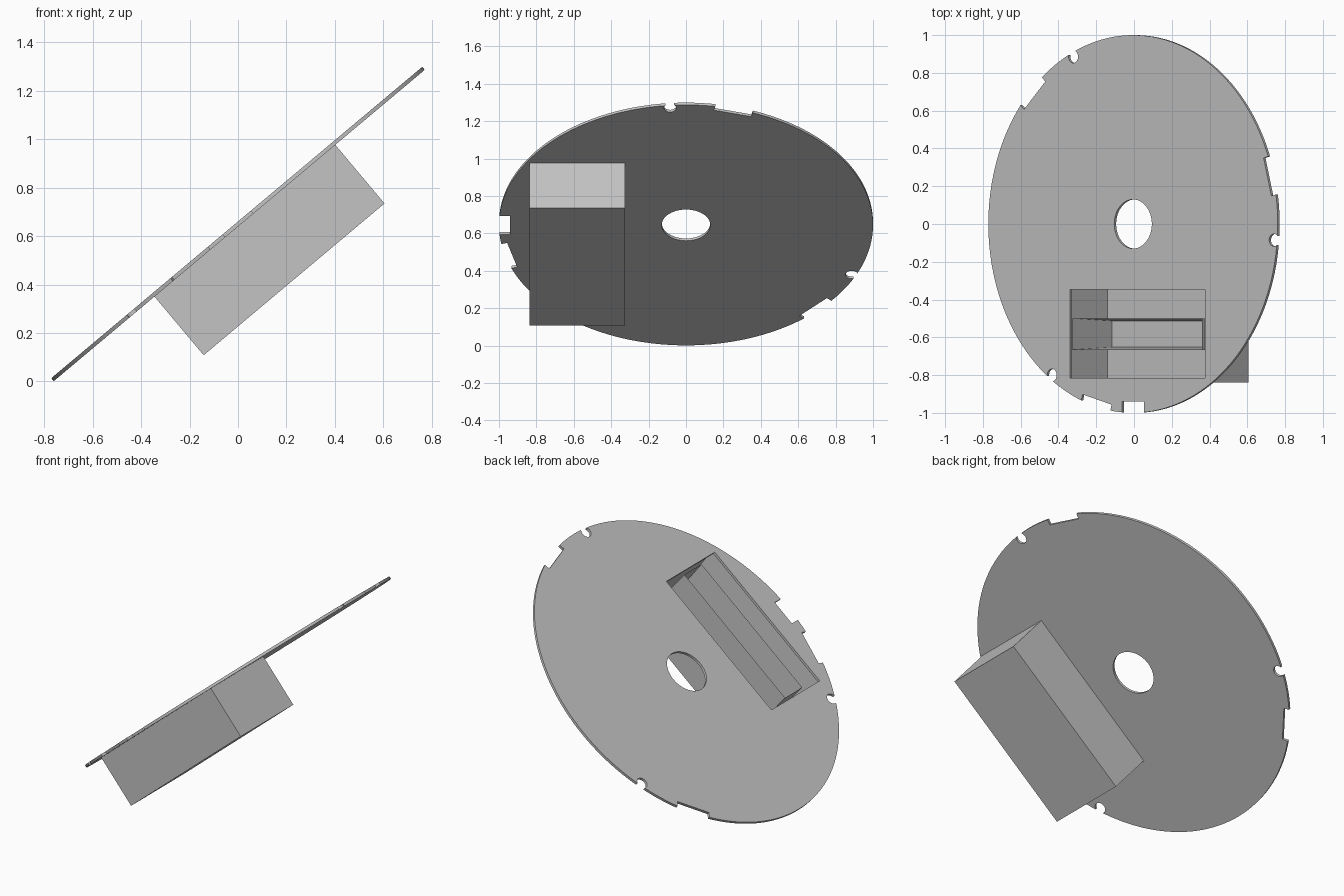
import bpy
import bmesh
from math import radians, cos, sin
from mathutils import Matrix

cube = bpy.data.objects.get("Cube")
if cube:
    bpy.data.objects.remove(cube, do_unlink=True)

TILT = Matrix.Translation((0, 0, 0.65)) @ Matrix.Rotation(radians(-40), 4, 'Y')
HALF = 0.008            # half the disc thickness
BOX_FLOOR = -0.324
POCKET_FLOOR = -0.303

grey = bpy.data.materials.new("light_grey")
grey.use_nodes = True
colour = (0.55, 0.55, 0.55, 1)
grey.diffuse_color = colour
grey.node_tree.nodes["Principled BSDF"].inputs["Base Color"].default_value = colour


def make_object(name, bm):
    bmesh.ops.recalc_face_normals(bm, faces=bm.faces)
    mesh = bpy.data.meshes.new(name)
    bm.to_mesh(mesh)
    bm.free()
    mesh.materials.append(grey)
    obj = bpy.data.objects.new(name, mesh)
    bpy.context.collection.objects.link(obj)
    return obj


def add_cylinder(bm, radius, height, segments, centre=(0, 0, 0)):
    bmesh.ops.create_cone(bm, cap_ends=True, segments=segments, radius1=radius,
                          radius2=radius, depth=height,
                          matrix=Matrix.Translation(centre))


def add_box(bm, x0, x1, y0, y1, z0, z1, turn=0):
    place = (Matrix.Rotation(radians(turn), 4, 'Z')
             @ Matrix.Translation(((x0 + x1) / 2, (y0 + y1) / 2, (z0 + z1) / 2))
             @ Matrix.Diagonal((x1 - x0, y1 - y0, z1 - z0, 1)))
    bmesh.ops.create_cube(bm, size=1, matrix=place)


def make_tray(name, x0, x1, y0, y1, z0, z1, wall, floor):
    """Open-topped box with an even wall."""
    bm = bmesh.new()
    add_box(bm, x0, x1, y0, y1, z0, z1)
    bm.normal_update()
    top = max(bm.faces, key=lambda f: f.calc_center_median().z)
    bmesh.ops.inset_individual(bm, faces=[top], thickness=wall, use_even_offset=True)
    for v in top.verts:
        v.co.z = floor
    return make_object(name, bm)


def cut(target, fill):
    """Cut the solid drawn by fill out of the target."""
    bm = bmesh.new()
    fill(bm)
    cutter = make_object("cutter", bm)
    cutter.hide_render = True
    mod = target.modifiers.new("cut", 'BOOLEAN')
    mod.operation = 'DIFFERENCE'
    mod.solver = 'EXACT'
    mod.object = cutter
    bpy.context.view_layer.update()
    evaluated = target.evaluated_get(bpy.context.evaluated_depsgraph_get())
    mesh = bpy.data.meshes.new_from_object(evaluated)
    target.modifiers.clear()
    target.data = mesh
    bpy.data.objects.remove(cutter, do_unlink=True)


# Disc
bm = bmesh.new()
add_cylinder(bm, 1, 2 * HALF, 144)
disc = make_object("disc", bm)


# Centre hole, box opening, square rim slot
def main_openings(bm):
    add_cylinder(bm, 0.13, 0.2, 48)
    add_box(bm, -0.437, 0.497, -0.816, -0.346, -0.1, 0.1)
    add_box(bm, -0.076, 0.076, -1.2, -0.94, -0.1, 0.1)


# Round and flat rim notches, three of each
def rim_notches(bm):
    for k in range(3):
        a = radians(115 + 120 * k)
        add_cylinder(bm, 0.033, 0.2, 24, (0.977 * cos(a), 0.977 * sin(a), 0))
        add_box(bm, 0.962, 1.2, -0.104, 0.104, -0.1, 0.1, 15 + 120 * k)


cut(disc, main_openings)
cut(disc, rim_notches)

# Box under the disc and the thin-walled sleeve inside it
box = make_tray("hanging_box", -0.457, 0.518, -0.838, -0.326,
                BOX_FLOOR, -HALF, 0.021, POCKET_FLOOR)
sleeve = make_tray("inner_sleeve", -0.418, 0.477, -0.666, -0.499,
                   POCKET_FLOOR - 0.008, HALF, 0.014, POCKET_FLOOR + 0.001)

for obj in (disc, box, sleeve):
    obj.matrix_world = TILT

# Smooth rim, crisp edges
bpy.ops.object.select_all(action='DESELECT')
disc.select_set(True)
bpy.context.view_layer.objects.active = disc
bpy.ops.object.shade_smooth_by_angle(angle=radians(30))
